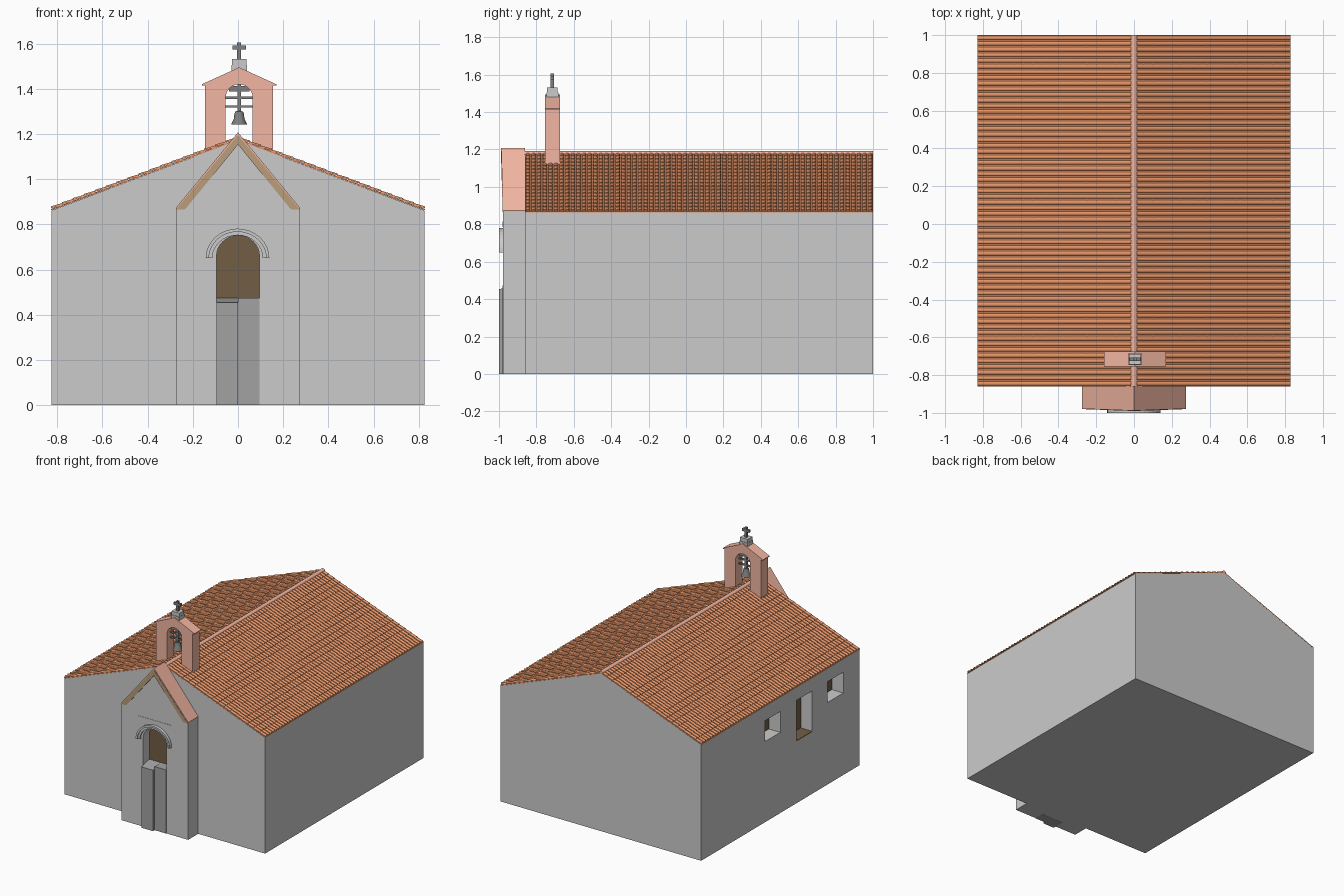
import bpy, bmesh
from math import pi, cos, sin, atan2, hypot
from mathutils import Matrix

if "Cube" in bpy.data.objects:
    bpy.data.objects.remove(bpy.data.objects["Cube"])


def material(name, rgb):
    m = bpy.data.materials.new(name)
    m.diffuse_color = (*rgb, 1)
    m.use_nodes = True
    m.node_tree.nodes["Principled BSDF"].inputs["Base Color"].default_value = m.diffuse_color
    return m


TILE = material("terracotta", (0.78, 0.30, 0.14))
PINK = material("pink_render", (0.90, 0.47, 0.36))
WOOD = material("wood_trim", (0.50, 0.35, 0.20))
BROWN = material("dark_wood", (0.17, 0.11, 0.06))
DARK = material("dark_grey", (0.36, 0.36, 0.36))
IRON = material("iron", (0.22, 0.22, 0.22))


def finish(name, bm, mat=None):
    bmesh.ops.recalc_face_normals(bm, faces=bm.faces)
    me = bpy.data.meshes.new(name)
    bm.to_mesh(me)
    bm.free()
    ob = bpy.data.objects.new(name, me)
    bpy.context.collection.objects.link(ob)
    if mat:
        me.materials.append(mat)
    return ob


def prism(name, pts, a, b, mat=None, axis='y'):
    """Extrude an outline: (x, z) along y, or (y, z) along x."""
    bm = bmesh.new()
    place = (lambda p, d: (p[0], d, p[1])) if axis == 'y' else (lambda p, d: (d, p[0], p[1]))
    va, vb = [[bm.verts.new(place(p, d)) for p in pts] for d in (a, b)]
    bm.faces.new(va)
    bm.faces.new(vb[::-1])
    for i in range(len(pts)):
        j = (i + 1) % len(pts)
        bm.faces.new((va[i], vb[i], vb[j], va[j]))
    return finish(name, bm, mat)


def boxes(name, ranges, mat=None):
    bm = bmesh.new()
    for x0, x1, y0, y1, z0, z1 in ranges:
        m = Matrix.Translation(((x0 + x1) / 2, (y0 + y1) / 2, (z0 + z1) / 2)) @ \
            Matrix.Diagonal((x1 - x0, y1 - y0, z1 - z0, 1))
        bmesh.ops.create_cube(bm, size=1, matrix=m)
    return finish(name, bm, mat)


def arc(cx, cz, rx, rz, t0, t1, n=16):
    ts = [t0 + (t1 - t0) * i / n for i in range(n + 1)]
    return [(cx + rx * cos(t), cz + rz * sin(t)) for t in ts]


W, Y0, Y1 = 0.825, -0.86, 1.0
EAVE, RIDGE = 0.862, 1.172

# Main walls with three recessed windows on the left side
walls = prism("walls", [(-W, 0), (W, 0), (W, EAVE), (0, RIDGE), (-W, EAVE)], Y0, Y1)
windows = [(0.07, 0.247, 0.60, 0.755), (-0.305, -0.118, 0.46, 0.765), (-0.67, -0.485, 0.61, 0.765)]
cutter = boxes("window_cutter", [(-W - 0.1, -W + 0.1, *w) for w in windows])
cutter.hide_render = True
cutter.hide_viewport = True
cut = walls.modifiers.new("windows", 'BOOLEAN')
cut.operation = 'DIFFERENCE'
cut.solver = 'EXACT'
cut.object = cutter
boxes("window_panes", [(-W + 0.094, -W + 0.105, *w) for w in windows], BROWN)
y0, y1, z0, z1 = windows[1]
boxes("window_sill", [(-W, -W + 0.1, y0, y1, z0, z0 + 0.005)], BROWN)

# Roof deck
prism("roof_deck", [(-W - 0.003, EAVE), (0, RIDGE), (W + 0.003, EAVE),
                    (W + 0.003, EAVE + 0.006), (0, RIDGE + 0.007), (-W - 0.003, EAVE + 0.006)],
      Y0, Y1, TILE)

# Barrel tiles: one tile repeated down the slope and along the ridge
COURSES, ROWS = 17, 62
step, pitch = hypot(W, RIDGE - EAVE) / COURSES, (Y1 - Y0) / ROWS
for side, rot, start in (("right", 0, Y0), ("left", pi, Y1)):
    bm = bmesh.new()
    rings = []
    for x, lift in ((0, 0.0), (step, 0.004)):
        ring = [(pitch / 2 - p, z + lift) for p, z in arc(0, 0, 0.011, 0.008, 0, pi, 6)]
        rings.append([bm.verts.new((x, y, z)) for y, z in ring])
    for i in range(6):
        bm.faces.new((rings[0][i], rings[1][i], rings[1][i + 1], rings[0][i + 1]))
    bm.faces.new(rings[1])
    tiles = finish("roof_tiles_" + side, bm, TILE)
    tiles.location = (0, start, RIDGE + 0.006)
    tiles.rotation_euler = (0, atan2(RIDGE - EAVE, W), rot)
    for n, off in ((COURSES, (step, 0, 0)), (ROWS, (0, pitch, 0))):
        arr = tiles.modifiers.new("repeat", 'ARRAY')
        arr.count = n
        arr.use_relative_offset = False
        arr.use_constant_offset = True
        arr.constant_offset_displace = off

# Ridge cap
prism("ridge_cap", arc(0, RIDGE + 0.004, 0.017, 0.015, 0, pi, 8), Y0, Y1, PINK)

# Porch: front layer with arched doorway, then a back layer
PW, PE, PA = 0.275, 0.865, 1.195
door_top = arc(0, 0.66, 0.095, 0.09, pi, 0)
prism("porch_front", [(-PW, 0), (-0.095, 0), *door_top, (0.095, 0), (PW, 0),
                      (PW, PE), (0, PA), (-PW, PE)], -0.978, -0.9)
prism("porch_back", [(-PW, 0), (PW, 0), (PW, PE), (0, PA), (-PW, PE)], -0.9, Y0)
prism("door_panel", [(-0.095, 0), *door_top, (0.095, 0)], -0.906, -0.899, BROWN)

# Porch roof skin and wooden gable trim, both leaning forward at the top
skin = prism("porch_roof", [(-PW, PE), (0, PA), (PW, PE), (PW, PE + 0.008),
                            (0, PA + 0.012), (-PW, PE + 0.008)], -0.978, Y0, PINK)
trim = prism("gable_trim", [(-PW, PE), (-0.235, PE), (0, PA - 0.042), (0.235, PE), (PW, PE),
                            (0, PA)], -0.980, -0.97, WOOD)
for ob in (skin, trim):
    for v in ob.data.vertices:
        if v.co.y < -0.975:
            v.co.y -= 0.03 * (v.co.z - PE)

# Half-height door leaves
for name, x0, x1, front, lip in (("left", -0.095, 0, -1.0, 0.453), ("right", 0, 0.095, -0.981, 0.473)):
    prism("door_leaf_" + name, [(front, 0), (-0.9, 0), (-0.9, 0.475), (front, lip)], x0, x1, DARK, 'x')

# Stepped arch moulding and blank plaque
for name, r0, r1, front in (("outer", 0.127, 0.141, -1.0), ("inner", 0.112, 0.128, -0.992)):
    prism("arch_moulding_" + name,
          arc(-0.002, 0.65, r1, r1 - 0.01, 0, pi) + arc(-0.002, 0.65, r0, r0 - 0.01, pi, 0),
          front, -0.976)
boxes("plaque", [(-0.135, 0.135, -0.980, -0.976, 0.785, 0.815)])

# Bell gable
CX, TY = 0.005, -0.715
prism("bell_gable", [(CX - 0.15, 1.12), (CX - 0.06, 1.12), *arc(CX, 1.36, 0.06, 0.06, pi, 0, 12),
                     (CX + 0.06, 1.12), (CX + 0.15, 1.12), (CX + 0.15, 1.415), (CX + 0.165, 1.415),
                     (CX + 0.165, 1.42), (CX, 1.495), (CX - 0.165, 1.42), (CX - 0.165, 1.415),
                     (CX - 0.15, 1.415)], TY - 0.04, TY + 0.04, PINK)

# Cross on its pedestal
boxes("cross_pedestal", [(CX - 0.034, CX + 0.034, TY - 0.032, TY + 0.032, 1.475, 1.505),
                         (CX - 0.032, CX + 0.032, TY - 0.028, TY + 0.028, 1.505, 1.532)])
boxes("cross", [(CX - 0.009, CX + 0.009, TY - 0.009, TY + 0.009, 1.53, 1.605),
                (CX - 0.03, CX + 0.03, TY - 0.009, TY + 0.009, 1.573, 1.591)], IRON)

# Bell hanger
boxes("bell_hanger", [(CX - 0.06, CX + 0.06, TY - 0.006, TY + 0.006, z - 0.005, z + 0.005)
                      for z in (1.36, 1.322)] +
      [(CX - 0.045, CX + 0.045, TY - 0.014, TY + 0.014, 1.388, 1.412),
       (CX - 0.008, CX + 0.008, TY - 0.008, TY + 0.008, 1.29, 1.42)], IRON)

# Bell, turned from a profile
bm = bmesh.new()
profile = [(0, 1.302), (0.017, 1.3), (0.021, 1.288), (0.024, 1.265), (0.034, 1.247),
           (0.034, 1.242), (0.026, 1.245), (0, 1.28)]
vs = [bm.verts.new((CX + r, TY, z)) for r, z in profile]
es = [bm.edges.new(p) for p in zip(vs, vs[1:])]
bmesh.ops.spin(bm, geom=vs + es, cent=(CX, TY, 0), axis=(0, 0, 1), angle=2 * pi, steps=20)
bmesh.ops.remove_doubles(bm, verts=bm.verts, dist=1e-4)
bell = finish("bell", bm, IRON)
bpy.context.view_layer.objects.active = bell
bell.select_set(True)
bpy.ops.object.shade_smooth_by_angle()
